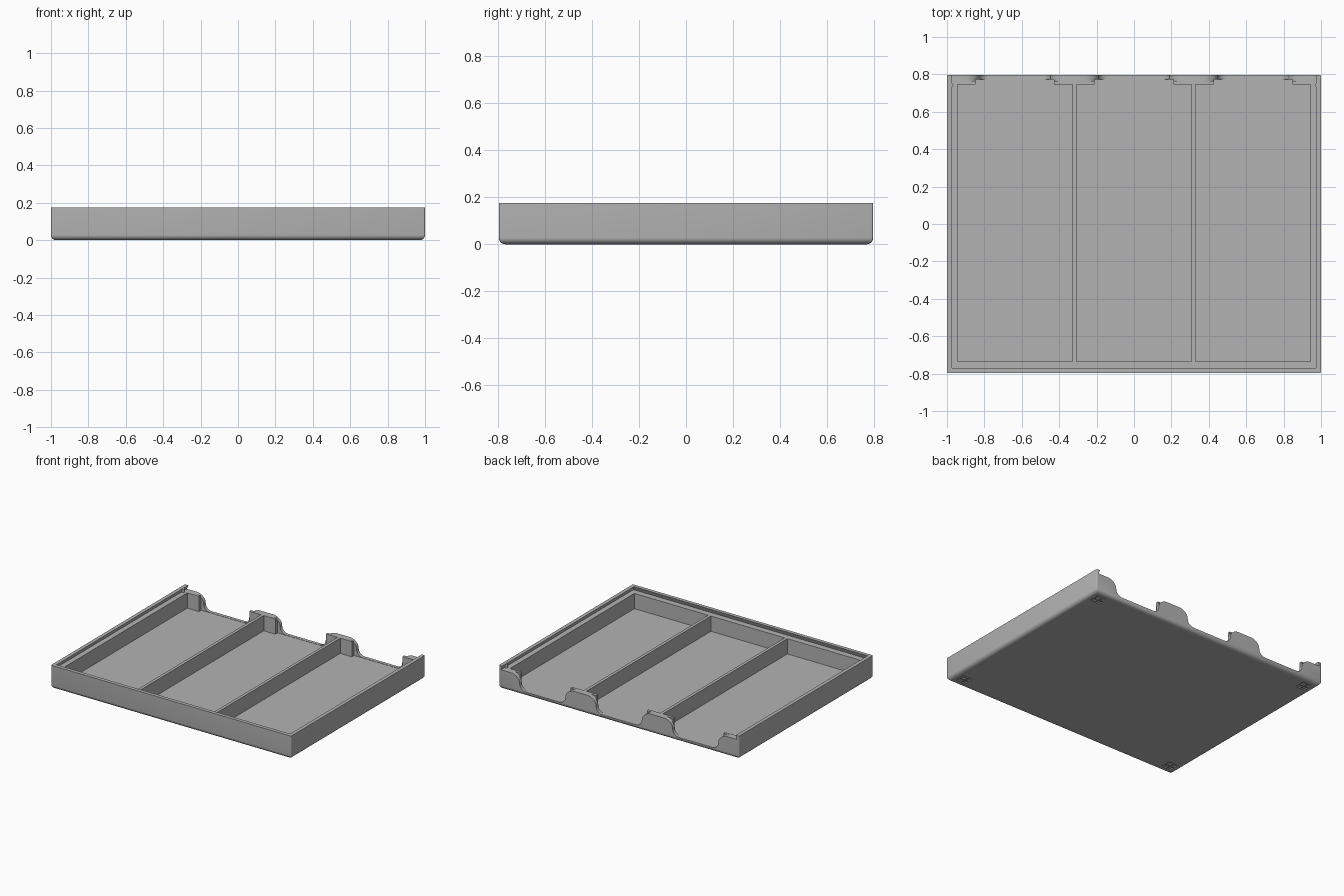
import bpy
import bmesh
from math import sin, cos, pi

cube = bpy.data.objects.get("Cube")
if cube:
    bpy.data.objects.remove(cube, do_unlink=True)

# Main dimensions
HALF_X, HALF_Y, HEIGHT = 1.0, 0.797, 0.175
FLOOR, LEDGE = 0.03, 0.145
BAY_X, BAY_HALF, RECESS_HALF = 0.637, 0.307, 0.21
BAY_FRONT, BAY_BACK, REAR_WALL = -0.735, 0.745, 0.772
EDGE_RADIUS = 0.028

grey = bpy.data.materials.new("plain grey")
grey.use_nodes = True
color = (0.45, 0.45, 0.45, 1)
grey.diffuse_color = color
grey.node_tree.nodes["Principled BSDF"].inputs["Base Color"].default_value = color


def make_object(name, bm):
    bmesh.ops.recalc_face_normals(bm, faces=bm.faces)
    mesh = bpy.data.meshes.new(name)
    bm.to_mesh(mesh)
    bm.free()
    mesh.materials.append(grey)
    obj = bpy.data.objects.new(name, mesh)
    bpy.context.collection.objects.link(obj)
    return obj


def loft(name, rings):
    """Closed solid through a stack of matching outlines."""
    bm = bmesh.new()
    loops = [[bm.verts.new(p) for p in ring] for ring in rings]
    bm.faces.new(list(reversed(loops[0])))
    bm.faces.new(loops[-1])
    for low, high in zip(loops, loops[1:]):
        for i in range(len(low)):
            j = (i + 1) % len(low)
            bm.faces.new([low[i], low[j], high[j], high[i]])
    return make_object(name, bm)


def upright(name, outline, z0, z1):
    return loft(name, [[(x, y, z) for x, y in outline] for z in (z0, z1)])


def rounded_rectangle(hx, hy, radius):
    points = []
    for quarter, (sx, sy) in enumerate([(1, 1), (-1, 1), (-1, -1), (1, -1)]):
        for step in range(4):
            a = (quarter + step / 3) * pi / 2
            points.append((sx * (hx - radius) + radius * cos(a),
                           sy * (hy - radius) + radius * sin(a)))
    return points


def cut(target, cutter):
    cutter.hide_render = True
    mod = target.modifiers.new("cut", "BOOLEAN")
    mod.operation = "DIFFERENCE"
    mod.solver = "EXACT"
    mod.object = cutter
    bpy.context.view_layer.objects.active = target
    bpy.ops.object.modifier_apply(modifier=mod.name)
    bpy.data.objects.remove(cutter, do_unlink=True)


# Tray block with softened corners and a rounded underside edge
rings = []
for step in range(8):
    a = step / 7 * pi / 2
    inset = EDGE_RADIUS * (1 - sin(a))
    z = EDGE_RADIUS * (1 - cos(a))
    outline = rounded_rectangle(HALF_X - inset, HALF_Y - inset, 0.007)
    rings.append([(x, y, z) for x, y in outline])
rings.append([(x, y, HEIGHT) for x, y, z in rings[-1]])
tray = loft("tray", rings)

# Sliding lid channel, undercut at its base and open at the back
channel = []
for z, x, front in ((LEDGE, 0.984, -0.781), (HEIGHT + 0.001, 0.972, -0.769)):
    channel.append([(-x, front, z), (x, front, z), (x, 0.9, z), (-x, 0.9, z)])
cut(tray, loft("lid_channel_cutter", channel))


def scoop_outline(center):
    """Concave foot then convex shoulder, mirrored."""
    foot = FLOOR + 0.002
    side = []
    for i in range(9):
        a = i / 8 * pi / 2
        side.append((0.14 + 0.05 * sin(a), foot + 0.05 * (1 - cos(a))))
    for i in range(1, 11):
        a = i / 10 * pi / 2
        side.append((0.27 - 0.08 * cos(a), foot + 0.05 + 0.064 * sin(a)))
    side.append((0.27, 0.2))
    outline = side + [(-x, z) for x, z in reversed(side)]
    return [(center + x, z) for x, z in outline]


# Three bays, each with a rear recess between posts and a scooped back wall
for n in (-1, 0, 1):
    c = n * BAY_X
    half = [(BAY_HALF, BAY_FRONT), (BAY_HALF, BAY_BACK),
            (RECESS_HALF, BAY_BACK), (RECESS_HALF, REAR_WALL)]
    plan = half + [(-x, y) for x, y in reversed(half)]
    cut(tray, upright("bay_cutter", [(c + x, y) for x, y in plan], FLOOR, 0.21))
    scoop = [[(x, y, z) for x, z in scoop_outline(c)] for y in (0.765, 0.85)]
    cut(tray, loft("scoop_cutter", scoop))

# Shallow foot sockets under each corner, four pockets apiece
for sx in (-1, 1):
    for sy in (-1, 1):
        for dx in (-0.022, 0.022):
            for dy in (-0.022, 0.022):
                pocket = [(sx * 0.915 + dx + x, sy * 0.712 + dy + y)
                          for x, y in rounded_rectangle(0.017, 0.017, 0.003)]
                cut(tray, upright("foot_cutter", pocket, -0.01, 0.008))

# Small lid detents on the side lips
for sx, name in ((-1, "right_detent"), (1, "left_detent")):
    bm = bmesh.new()
    bmesh.ops.create_cone(bm, cap_ends=True, segments=16, radius1=0.012,
                          radius2=0.012, depth=0.028)
    bmesh.ops.translate(bm, verts=bm.verts, vec=(sx * 0.978, 0.742, LEDGE + 0.014))
    make_object(name, bm)

bpy.ops.object.select_all(action="DESELECT")
tray.select_set(True)
bpy.context.view_layer.objects.active = tray
bpy.ops.object.shade_smooth_by_angle(angle=0.6)
